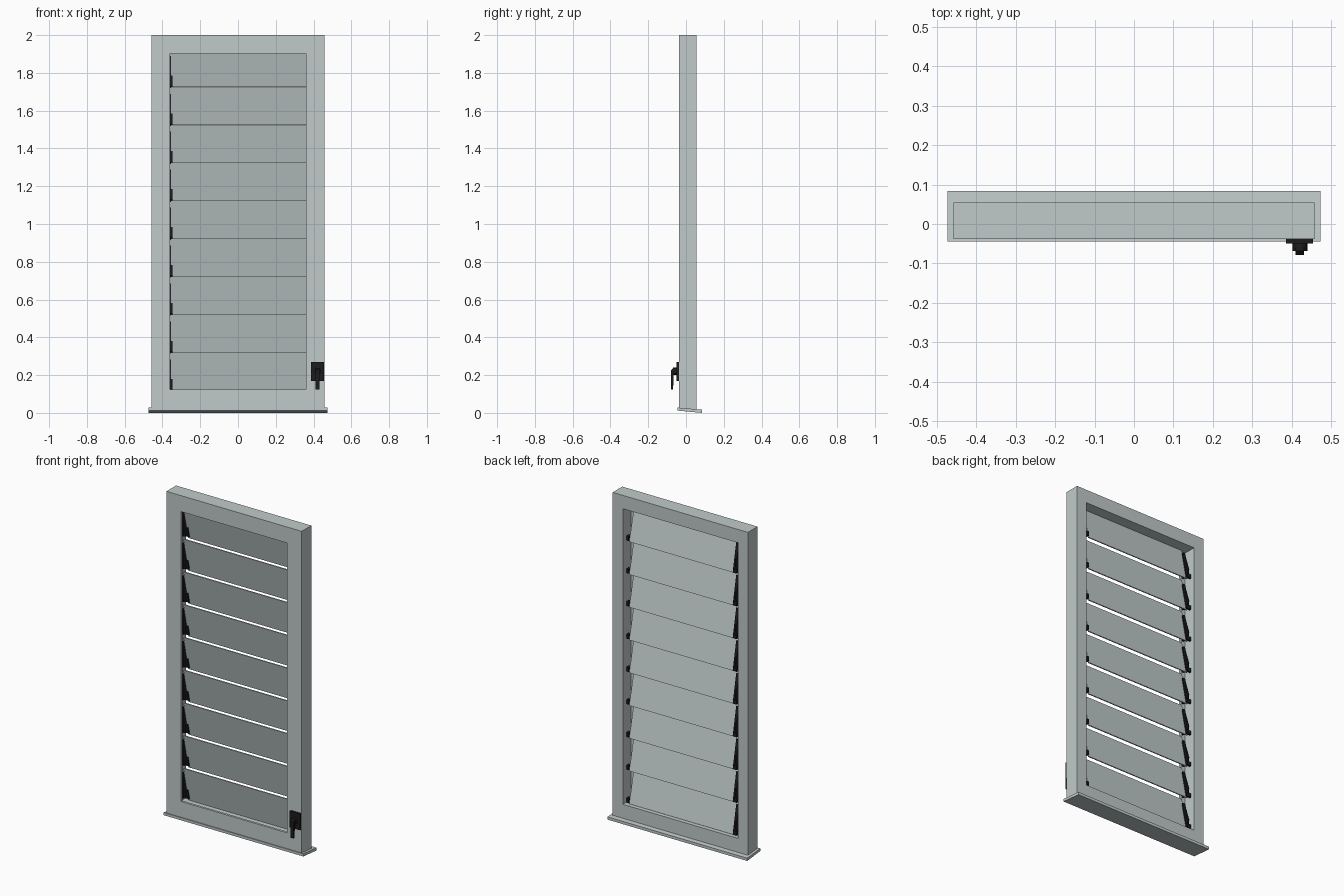
import bpy, bmesh, math
from mathutils import Vector

if "Cube" in bpy.data.objects:
    bpy.data.objects.remove(bpy.data.objects["Cube"])


def material(name, rgb):
    m = bpy.data.materials.new(name)
    m.diffuse_color = (*rgb, 1)
    m.use_nodes = True
    m.node_tree.nodes["Principled BSDF"].inputs["Base Color"].default_value = m.diffuse_color
    return m


GREY = material("pale_grey", (0.53, 0.59, 0.59))
BLACK = material("black", (0.012, 0.012, 0.012))


def finish(name, bm, mat):
    bmesh.ops.recalc_face_normals(bm, faces=bm.faces)
    me = bpy.data.meshes.new(name)
    bm.to_mesh(me)
    bm.free()
    me.materials.append(mat)
    ob = bpy.data.objects.new(name, me)
    bpy.context.collection.objects.link(ob)
    return ob


def extrude_yz(name, profile, x0, x1, mat):
    """Prism with a (y, z) profile running along x."""
    bm = bmesh.new()
    face = bm.faces.new([bm.verts.new((x0, y, z)) for y, z in profile])
    ext = bmesh.ops.extrude_face_region(bm, geom=[face])
    verts = [g for g in ext["geom"] if isinstance(g, bmesh.types.BMVert)]
    bmesh.ops.translate(bm, verts=verts, vec=(x1 - x0, 0, 0))
    return finish(name, bm, mat)


def box(name, x0, x1, y0, y1, z0, z1, mat):
    return extrude_yz(name, [(y0, z0), (y1, z0), (y1, z1), (y0, z1)], x0, x1, mat)


def cylinder_y(name, x, y0, y1, z, r, mat):
    bm = bmesh.new()
    bmesh.ops.create_cone(bm, cap_ends=True, segments=20, radius1=r, radius2=r, depth=y1 - y0)
    for v in bm.verts:
        v.co = Vector((x + v.co.x, (y0 + y1) / 2 + v.co.z, z + v.co.y))
    ob = finish(name, bm, mat)
    bpy.context.view_layer.objects.active = ob
    ob.select_set(True)
    bpy.ops.object.shade_smooth_by_angle(angle=math.radians(35))
    ob.select_set(False)


# Frame: rectangular loops around the rebated cross-section (half width, low z, high z, y)
loops = [(0.459, 0.012, 2.0, -0.038), (0.459, 0.012, 2.0, 0.055),
         (0.390, 0.105, 1.918, 0.055), (0.390, 0.105, 1.918, -0.024),
         (0.360, 0.124, 1.902, -0.024), (0.360, 0.124, 1.902, -0.038)]
bm = bmesh.new()
rings = [[bm.verts.new(p) for p in ((-w, y, lo), (w, y, lo), (w, y, hi), (-w, y, hi))]
         for w, lo, hi, y in loops]
for a, b in zip(rings, rings[1:] + rings[:1]):
    for i in range(4):
        j = (i + 1) % 4
        bm.faces.new((a[i], a[j], b[j], b[i]))
finish("window_frame", bm, GREY)

# Sill falling slightly towards the back
extrude_yz("sill", [(-0.044, 0.012), (0.084, 0.0), (0.084, 0.017), (-0.044, 0.028)],
           -0.474, 0.474, GREY)

# Louvre blades with their end clips
PITCH, Y_TOP, Y_LOW = 0.2009, -0.018, 0.030
for i in range(9):
    top = 0.320 + i * PITCH
    if i == 8:
        top = 1.916
    low = 0.108 + i * PITCH
    t = 0.006
    extrude_yz(f"blade_{i + 1}", [(Y_TOP, top), (Y_LOW, low), (Y_LOW + t, low + 0.001),
                                  (Y_TOP + t, top + 0.001)], -0.358, 0.360, GREY)

    # Left clip: side plate, front grip, back grip and foot
    extrude_yz(f"clip_plate_{i + 1}", [(-0.014, low + 0.025), (0.038, low + 0.008),
                                       (0.042, low + 0.06), (0.002, low + 0.185),
                                       (-0.014, low + 0.185)], -0.366, -0.359, BLACK)
    extrude_yz(f"clip_front_grip_{i + 1}", [(0.012, low + 0.016), (0.027, low + 0.010),
                                            (0.013, low + 0.072), (0.006, low + 0.072)],
               -0.359, -0.346, BLACK)
    extrude_yz(f"clip_back_grip_{i + 1}", [(0.036, low + 0.005), (0.042, low + 0.005),
                                           (0.008, low + 0.175), (0.001, low + 0.175)],
               -0.366, -0.346, BLACK)
    box(f"clip_foot_{i + 1}", -0.376, -0.350, 0.033, 0.046, low + 0.006, low + 0.03, BLACK)

    # Right pivot block
    box(f"pivot_block_{i + 1}", 0.361, 0.376, 0.018, 0.042, low + 0.008, low + 0.035, BLACK)

# Winder handle
box("handle_plate", 0.386, 0.455, -0.050, -0.038, 0.170, 0.270, BLACK)
cylinder_y("handle_hub", 0.421, -0.068, -0.050, 0.220, 0.019, BLACK)
extrude_yz("handle_lever", [(-0.079, 0.124), (-0.068, 0.124), (-0.066, 0.205), (-0.060, 0.215),
                            (-0.060, 0.238), (-0.068, 0.236), (-0.079, 0.226)],
           0.410, 0.432, BLACK)
